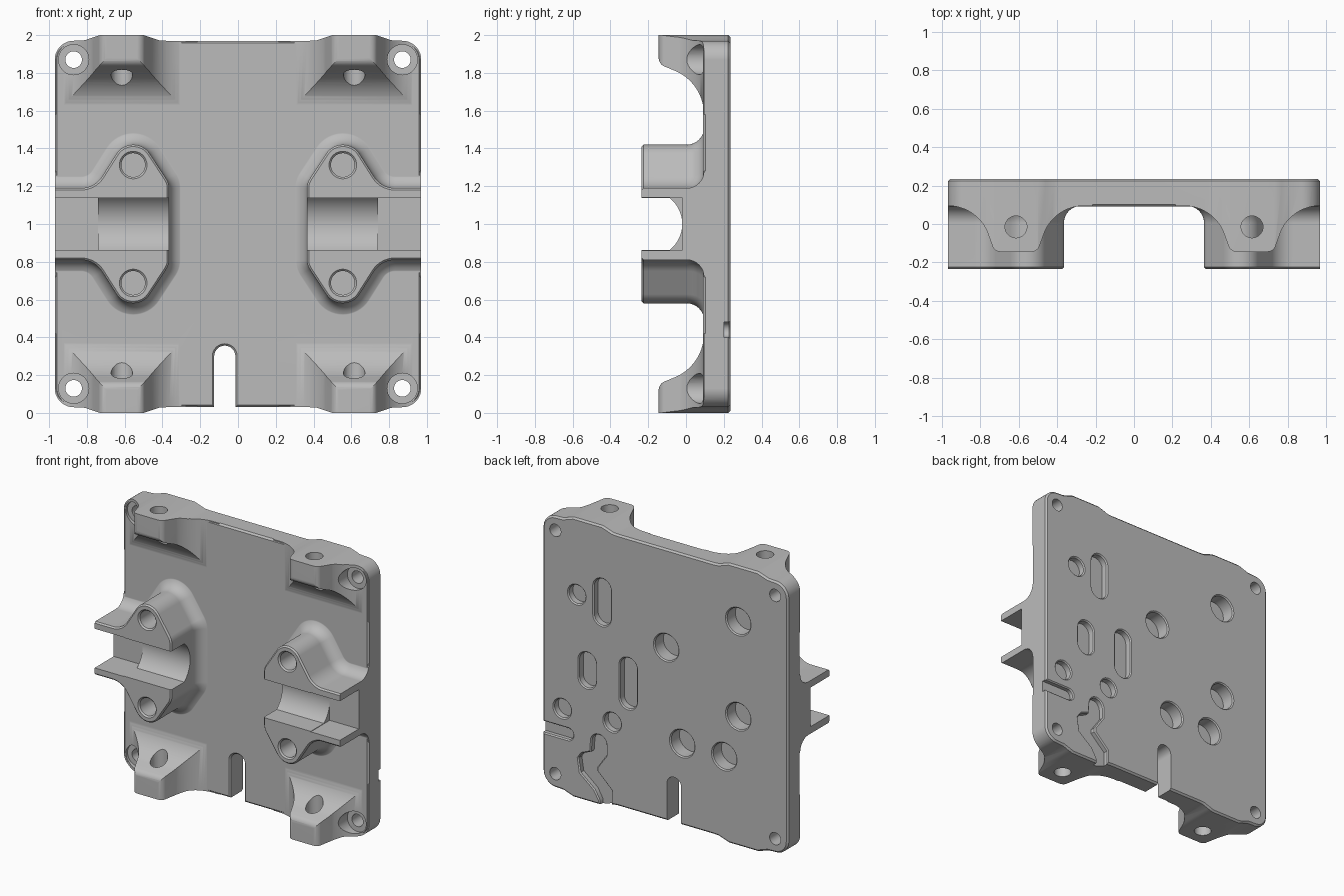
import bpy, bmesh
from math import cos, sin, radians, hypot

if "Cube" in bpy.data.objects:
    bpy.data.objects.remove(bpy.data.objects["Cube"], do_unlink=True)

grey = bpy.data.materials.new("plain_grey")
grey.use_nodes = True
grey.diffuse_color = (0.5, 0.5, 0.5, 1)
grey.node_tree.nodes["Principled BSDF"].inputs["Base Color"].default_value = (0.5, 0.5, 0.5, 1)


# ---- helpers ----
def arc(cx, cy, r, a0, a1, n=12):
    angles = [radians(a0 + (a1 - a0) * i / n) for i in range(n + 1)]
    return [(cx + r * cos(a), cy + r * sin(a)) for a in angles]


def capsule(cx, cy, r, half=0):
    if half == 0:
        return arc(cx, cy, r, 0, 360, 36)[:-1]
    return arc(cx, cy + half, r, 0, 180, 16) + arc(cx, cy - half, r, 180, 360, 16)


def offset(pts, d):
    n = len(pts)
    area = sum(pts[i - 1][0] * pts[i][1] - pts[i][0] * pts[i - 1][1] for i in range(n))
    d = d if area > 0 else -d

    def normal(a, b):
        dx, dy = b[0] - a[0], b[1] - a[1]
        k = hypot(dx, dy)
        return dy / k, -dx / k

    out = []
    for i, p in enumerate(pts):
        a, b = normal(pts[i - 1], p), normal(p, pts[(i + 1) % n])
        k = d / (1 + a[0] * b[0] + a[1] * b[1])
        out.append((p[0] + (a[0] + b[0]) * k, p[1] + (a[1] + b[1]) * k))
    return out


def along_y(s=1):
    return lambda u, v, w: (s * u, w, v)


def loft(name, pts, rings, place):
    """Stack offset copies of an outline: rings are (depth, offset)."""
    bm = bmesh.new()
    loops = [[bm.verts.new(place(u, v, w)) for u, v in (offset(pts, d) if d else pts)]
             for w, d in rings]
    n = len(pts)
    for low, high in zip(loops, loops[1:]):
        for i in range(n):
            j = (i + 1) % n
            bm.faces.new((low[i], low[j], high[j], high[i]))
    bm.faces.new(loops[0])
    bm.faces.new(loops[-1])
    bmesh.ops.recalc_face_normals(bm, faces=bm.faces)
    mesh = bpy.data.meshes.new(name)
    bm.to_mesh(mesh)
    bm.free()
    mesh.materials.append(grey)
    obj = bpy.data.objects.new(name, mesh)
    bpy.context.scene.collection.objects.link(obj)
    return obj


def combine(base, tool, operation):
    """Apply a boolean, trying the second solver if the first comes back empty."""
    mod = base.modifiers.new("combine", 'BOOLEAN')
    mod.operation, mod.object = operation, tool
    for solver in ('EXACT', 'MANIFOLD'):
        mod.solver = solver
        bpy.context.view_layer.update()
        graph = bpy.context.evaluated_depsgraph_get()
        mesh = bpy.data.meshes.new_from_object(base.evaluated_get(graph))
        if len(mesh.polygons) > 3:
            base.data = mesh
            break
    base.modifiers.clear()
    bpy.data.objects.remove(tool, do_unlink=True)


# ---- plate outline with raised pads above and below the lugs ----
quarter = arc(0.87, 1.87, 0.1, 0, 90, 10) + [
    (0.81, 1.973), (0.77, 1.987), (0.73, 2.0), (0.50, 2.0),
    (0.46, 1.987), (0.42, 1.973), (0.38, 1.97)]
top = quarter + [(-x, z) for x, z in reversed(quarter)]
outline = top + [(x, 2 - z) for x, z in reversed(top)]
FRONT, BACK = 0.09, 0.235

body = loft("mounting_plate", outline,
            [(FRONT, -0.012), (FRONT + 0.048, 0.036), (0.3, 0.036)], along_y())

# ---- four corner lugs: a bell across x crossed with a sweep down z ----
half_bell = (arc(0.08, -0.1, 0.045, -90, -25, 6) + arc(0.355, -0.129, 0.224, 155, 90, 14)
             + [(0.40, 0.095), (0.40, 0.15)])
bell = [(0.615 - u, v) for u, v in reversed(half_bell)] + [(0.615 + u, v) for u, v in half_bell]
sweep = ([(-0.1, -0.145)] + arc(0.12, -0.095, 0.05, -90, -25, 6)
         + arc(0.42, -0.156, 0.251, 156, 90, 14) + [(0.42, 0.16), (-0.1, 0.16)])

for s in (1, -1):
    for height in (lambda t: 2 - t, lambda t: t):
        lug = loft("lug", bell, [(-0.05, 0), (0.5, 0)],
                   lambda u, v, w: (s * u, v, height(w)))
        cut = loft("lug_sweep", sweep, [(0.18, 0), (1.1, 0)],
                   lambda u, v, w: (s * w, v, height(u)))
        combine(lug, cut, 'INTERSECT')
        combine(body, lug, 'UNION')

# ---- two clamp blocks with ears, wings and a filleted foot ----
half_clamp = ([(1.15, 1.19)] + arc(0.83, 1.32, 0.13, -90, -147, 8)
              + arc(0.555, 1.315, 0.105, 33, 147, 16) + arc(0.455, 1.19, 0.09, 147, 180, 5))
clamp_pts = half_clamp + [(x, 2 - z) for x, z in reversed(half_clamp)]
R = 0.09
foot = [(0.095 - R + y, R - x) for x, y in arc(0, 0, R, 0, 90, 8)]
clamp_rings = [(-0.235, -0.01), (-0.225, 0)] + foot + [(0.17, R)]
for s in (1, -1):
    combine(body, loft("clamp", clamp_pts, clamp_rings, along_y(s)), 'UNION')

# ---- trim everything to the outline, with a bevelled back edge ----
combine(body, loft("trim", outline, [(-0.4, 0), (BACK - 0.012, 0), (BACK, -0.012)], along_y()),
        'INTERSECT')

cutters = []


def cut_y(pts, rings, s=1):
    cutters.append(loft("cutter", pts, rings, along_y(s)))


# ---- clamp channels: round saddle inside, square recess outside ----
H, W = 0.137, 0.14
saddle = [(-0.3, 1 - H)] + arc(-0.195, 1, 0.175, -51.5, 51.5, 16) + [(-0.3, 1 + H)]
recess = [(-0.3, 1 - W), (-0.02, 1 - W), (-0.02, 1 + W), (-0.3, 1 + W)]
for s in (1, -1):
    for pts, x0, x1 in ((saddle, 0.2, 0.78), (recess, 0.74, 1.1)):
        cutters.append(loft("cutter", pts, [(x0, 0), (x1, 0)],
                            lambda u, v, w: (s * w, u, v)))
    for up in (1, -1):
        # ear screw holes
        cut_y(capsule(0.555, 1 + up * 0.312, 0.063), [(-0.255, 0.03), (-0.225, 0), (0.0, 0)], s)
        # corner counterbores and through holes
        cut_y(capsule(0.87, 1 + up * 0.87, 0.08), [(-0.3, 0), (0.108, 0)], s)
        cut_y(capsule(0.87, 1 + up * 0.87, 0.044), [(0.0, 0), (0.3, 0)], s)
        # vertical lug holes
        cutters.append(loft("cutter", capsule(0.615, -0.015, 0.057), [(0.55, 0), (1.1, 0)],
                            lambda u, v, w: (s * u, v, 1 + up * w)))

# ---- bottom cable slot with a chamfered front rim ----
slot = arc(-0.07, 0.3, 0.056, 0, 180, 16) + [(-0.126, -0.2), (-0.014, -0.2)]
cut_y(slot, [(0.05, 0.05), (0.1, 0), (0.3, 0)])


# ---- pockets in the back face ----
def pocket(pts, depth):
    cut_y(pts, [(BACK - depth, 0), (BACK - 0.008, 0), (BACK + 0.012, 0.02)])


for x, z, half in ((0.70, 1.456, 0), (0.815, 0.61, 0), (0.42, 0.617, 0),
                   (0.50, 1.454, 0.1), (0.617, 0.936, 0.06), (0.293, 0.929, 0.115)):
    pocket(capsule(x, z, 0.066, half), 0.05)
for x, z in ((-0.008, 1.267), (-0.578, 1.605), (-0.578, 0.925), (-0.135, 0.614), (-0.467, 0.61)):
    pocket(capsule(x, z, 0.093), 0.1)

# side notch and zigzag channel
pocket(arc(0.77, 0.44, 0.04, 90, 270, 10) + [(1.1, 0.4), (1.1, 0.48)], 0.035)
zigzag = arc(0.526, 0.44, 0.058, 180, 0, 10) + [
    (0.59, 0.36), (0.66, 0.33), (0.688, 0.29), (0.672, 0.19), (0.56, 0.10), (0.52, 0.03),
    (0.52, -0.1), (0.43, -0.1), (0.427, 0.128), (0.54, 0.235), (0.54, 0.265), (0.468, 0.367)]
pocket(zigzag, 0.04)

for cutter in cutters:
    combine(body, cutter, 'DIFFERENCE')

# ---- shading ----
bpy.ops.object.select_all(action='DESELECT')
body.select_set(True)
bpy.context.view_layer.objects.active = body
bpy.ops.object.shade_smooth_by_angle(angle=radians(30))
weighted = body.modifiers.new("even_normals", 'WEIGHTED_NORMAL')
weighted.keep_sharp = True
